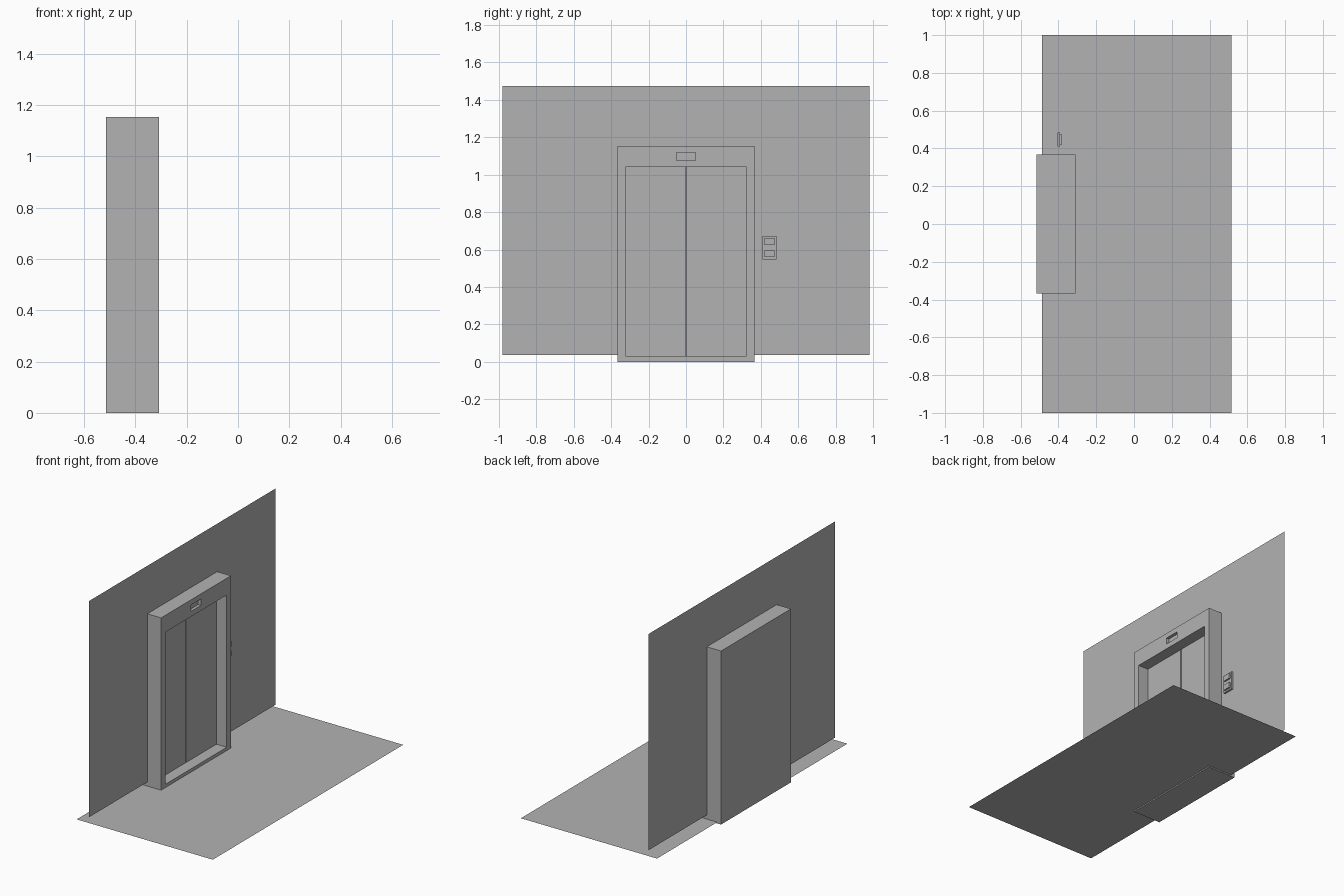
import bpy

if "Cube" in bpy.data.objects:
    bpy.data.objects.remove(bpy.data.objects["Cube"])

grey = bpy.data.materials.new("plain_grey")
grey.diffuse_color = (0.45, 0.45, 0.45, 1)
grey.use_nodes = True
grey.node_tree.nodes["Principled BSDF"].inputs["Base Color"].default_value = grey.diffuse_color


def box(name, x, y, z):
    """Axis-aligned box from (min, max) ranges."""
    bpy.ops.mesh.primitive_cube_add(size=1)
    ob = bpy.context.object
    ob.name = name
    for i, (a, b) in enumerate((x, y, z)):
        for v in ob.data.vertices:
            v.co[i] = (a + b) / 2 + v.co[i] * (b - a)
    ob.data.materials.append(grey)
    return ob


def sheet(name, corners):
    """Single flat face."""
    me = bpy.data.meshes.new(name)
    me.from_pydata(corners, [], [range(len(corners))])
    me.materials.append(grey)
    ob = bpy.data.objects.new(name, me)
    bpy.context.collection.objects.link(ob)
    return ob


def cut(target, x, y, z):
    """Carve a box-shaped recess."""
    cutter = box("cutter", x, y, z)
    cutter.hide_render = True
    mod = target.modifiers.new("recess", 'BOOLEAN')
    mod.object = cutter
    mod.operation = 'DIFFERENCE'
    mod.solver = 'EXACT'
    bpy.context.view_layer.objects.active = target
    bpy.ops.object.modifier_apply(modifier=mod.name)
    bpy.data.objects.remove(cutter)


FRONT = -0.309      # front plane of the door surround
WALL = -0.41        # plane of the wall
DOOR = -0.385       # front plane of the doors

# Floor and wall sheets
FZ = 0.008
sheet("floor", [(-0.487, -1, FZ), (0.515, -1, FZ), (0.515, 1, FZ), (-0.487, 1, FZ)])
sheet("wall", [(WALL, -0.98, 0.035), (WALL, 0.98, 0.035),
               (WALL, 0.98, 1.473), (WALL, -0.98, 1.473)])

# Door surround with doorway and indicator recesses
surround = box("door_surround", (-0.515, FRONT), (-0.367, 0.367), (0, 1.154))
cut(surround, (DOOR - 0.015, FRONT + 0.1), (-0.323, 0.323), (0.03, 1.042))
cut(surround, (FRONT - 0.02, FRONT + 0.1), (-0.052, 0.052), (1.077, 1.12))

# Pair of sliding doors with a thin gap between
box("left_door", (DOOR - 0.017, DOOR), (-0.325, -0.003), (0.028, 1.044))
box("right_door", (DOOR - 0.017, DOOR), (0.003, 0.325), (0.028, 1.044))

# Call panel with two raised buttons
box("call_panel", (-0.405, -0.392), (0.409, 0.485), (0.548, 0.672))
for name, z in (("lower_button", 0.559), ("upper_button", 0.624)):
    box(name, (-0.394, -0.381), (0.42, 0.474), (z, z + 0.037))
